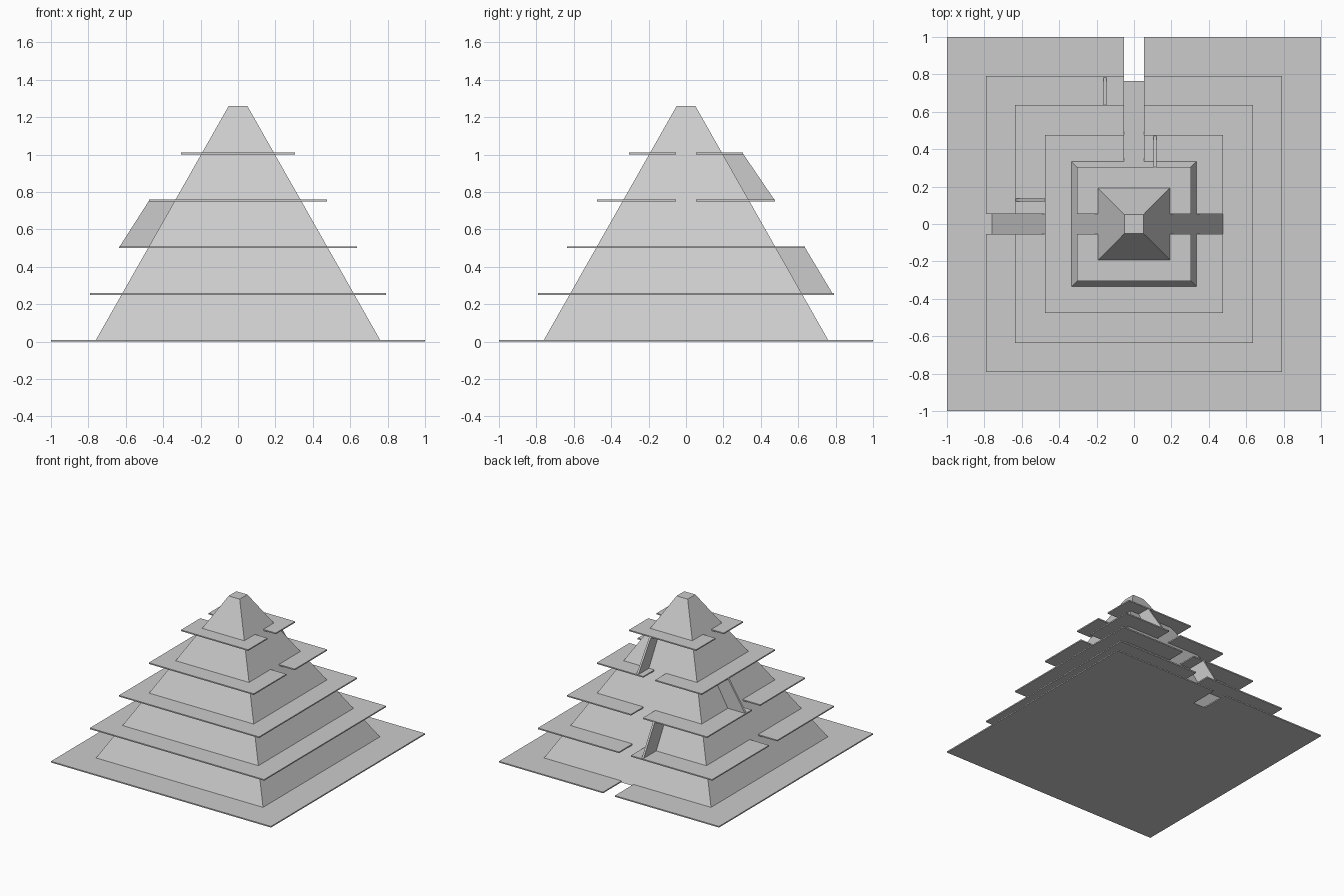
import bpy, bmesh, math
from mathutils import Matrix

if "Cube" in bpy.data.objects:
    bpy.data.objects.remove(bpy.data.objects["Cube"])

NOTCH = 0.054   # half width of the stair openings


def core_half(z):
    return 0.765 - 0.5675 * z


def prism(name, pts, offset):
    """Extrude a flat polygon of 3D points along offset."""
    bm = bmesh.new()
    f = bm.faces.new([bm.verts.new(p) for p in pts])
    res = bmesh.ops.extrude_face_region(bm, geom=[f], use_keep_orig=True)
    verts = [v for v in res["geom"] if isinstance(v, bmesh.types.BMVert)]
    bmesh.ops.translate(bm, verts=verts, vec=offset)
    bmesh.ops.recalc_face_normals(bm, faces=bm.faces)
    mesh = bpy.data.meshes.new(name)
    bm.to_mesh(mesh)
    bm.free()
    ob = bpy.data.objects.new(name, mesh)
    bpy.context.collection.objects.link(ob)
    return ob


# Tapered square core
bpy.ops.mesh.primitive_cone_add(vertices=4, radius1=0.765 * math.sqrt(2),
                                radius2=0.05 * math.sqrt(2), depth=1.26,
                                location=(0, 0, 0.63))
core = bpy.context.object
core.name = "pyramid_core"
# make the cone's corners lie on the diagonals
if any(abs(v.co.x) < 1e-4 for v in core.data.vertices):
    core.data.transform(Matrix.Rotation(math.pi / 4, 4, 'Z'))


def terrace(name, half, z, open_sides):
    """Thin square plate, notched to the core on the given sides."""
    pts = []
    inner = core_half(z + 0.01) - 0.003
    for k, side in enumerate(("+x", "+y", "-x", "-y")):
        local = [(half, -half)]
        if side in open_sides:
            local += [(half, -NOTCH), (inner, -NOTCH), (inner, NOTCH), (half, NOTCH)]
        c, s = ((1, 0), (0, 1), (-1, 0), (0, -1))[k]
        pts += [(c * x - s * y, s * x + c * y, z) for x, y in local]
    return prism(name, pts, (0, 0, 0.01))


# Terraces from the ground up
terrace("base_terrace", 1.0, 0.0, ["+y"])
terrace("second_terrace", 0.792, 0.25, ["+y", "-x"])
terrace("third_terrace", 0.637, 0.50, ["+y", "-x"])
terrace("fourth_terrace", 0.477, 0.75, ["+x", "+y"])
terrace("top_terrace", 0.305, 1.0, ["+x", "-x"])


def fin(name, pos, z0, z1, out0, out1, along_y):
    """Thin slanted wall joining two terraces; out0/out1 are outer reaches."""
    prof = [(core_half(z0) - 0.003, z0), (out0, z0), (out1, z1), (core_half(z1) - 0.003, z1)]
    if along_y:
        return prism(name, [(pos - 0.008, r, z) for r, z in prof], (0.016, 0, 0))
    return prism(name, [(-r, pos - 0.008, z) for r, z in prof], (0, 0.016, 0))


# Slanted walls beside the openings
fin("lower_wall", -0.154, 0.255, 0.505, 0.785, 0.635, True)
fin("middle_wall", 0.128, 0.505, 0.755, 0.635, 0.475, False)
fin("upper_wall", 0.111, 0.755, 1.005, 0.475, 0.305, True)
